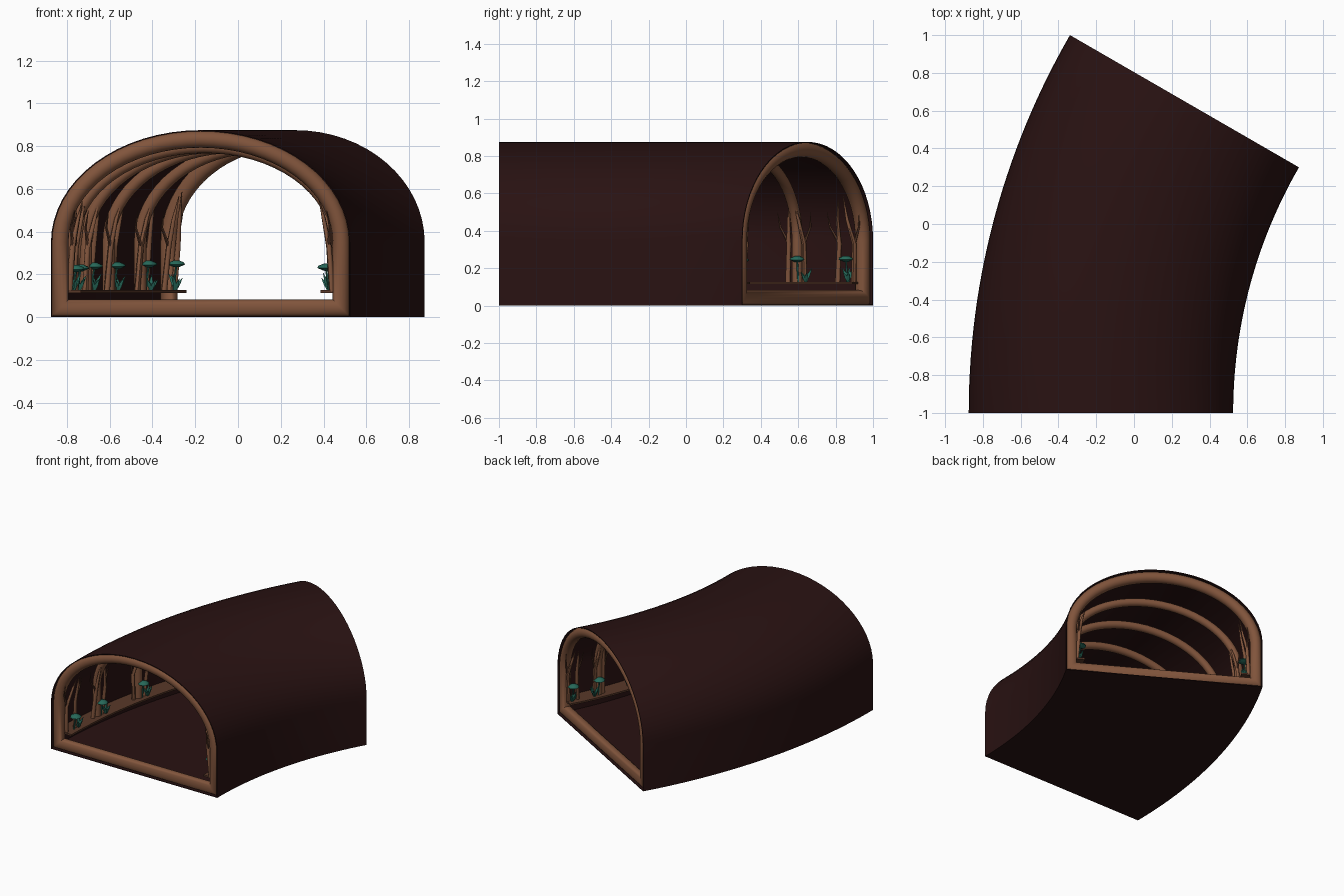
import bpy, bmesh, math, random
from mathutils import Vector

random.seed(4)
if "Cube" in bpy.data.objects:
    bpy.data.objects.remove(bpy.data.objects["Cube"])

BEND = math.radians(30)      # total turn of the tunnel
RADIUS = 3.3                 # bend radius of the centre line
HALF, WALL, RISE = 0.7, 0.35, 0.525
LEDGE = 0.127


def material(name, rgb):
    m = bpy.data.materials.new(name)
    m.use_nodes = True
    m.diffuse_color = (*rgb, 1)
    bsdf = m.node_tree.nodes["Principled BSDF"]
    bsdf.inputs["Base Color"].default_value = (*rgb, 1)
    bsdf.inputs["Roughness"].default_value = 0.8
    return m


EARTH = material("dark earth", (0.022, 0.006, 0.006))
WOOD = material("warm wood", (0.22, 0.09, 0.045))
PLANK = material("dark wood", (0.10, 0.04, 0.022))
LEAF = material("teal leaf", (0.02, 0.14, 0.10))


def place(u, z, t, along=0.0):
    """Section offset u, height z, at bend angle t, pushed along the tunnel."""
    r = RADIUS - u
    return Vector((3.125 - r * math.cos(t) + along * math.sin(t),
                   -1 + r * math.sin(t) + along * math.cos(t), z))


def arch(inset, bottom, steps=32):
    """Arch section as (u, z) points, from one foot to the other."""
    a, b = HALF - inset, RISE - inset
    pts = [(-a, bottom)]
    for i in range(steps + 1):
        k = math.pi * i / steps
        pts.append((-a * math.cos(k), WALL + b * math.sin(k)))
    return pts + [(a, bottom)]


def finish(name, bm, mat, angle=40):
    bmesh.ops.recalc_face_normals(bm, faces=bm.faces)
    mesh = bpy.data.meshes.new(name)
    bm.to_mesh(mesh)
    bm.free()
    mesh.materials.append(mat)
    mesh.shade_smooth()
    mesh.set_sharp_from_angle(angle=math.radians(angle))
    obj = bpy.data.objects.new(name, mesh)
    bpy.context.collection.objects.link(obj)
    return obj


def loft(name, rings, mat, ring_closed, loop, angle=40):
    """Skin a list of rings; loop joins the last ring to the first."""
    bm = bmesh.new()
    grid = [[bm.verts.new(p) for p in ring] for ring in rings]
    n, m = len(grid), len(grid[0])
    for i in range(n if loop else n - 1):
        for j in range(m if ring_closed else m - 1):
            a, b = grid[i], grid[(i + 1) % n]
            k = (j + 1) % m
            bm.faces.new((a[j], a[k], b[k], b[j]))
    if ring_closed and not loop:
        bm.faces.new(grid[0])
        bm.faces.new(grid[-1])
    return finish(name, bm, mat, angle)


def arch_tube(name, inset, radius, bottom, t, along, closed):
    """Round bar following the arch section at angle t."""
    rings = []
    for i in range(16):
        k = 2 * math.pi * i / 16
        d = inset - radius * math.cos(k)
        foot = d if closed else bottom
        rings.append([place(u, z, t, along + radius * math.sin(k))
                      for u, z in arch(d, foot)])
    return loft(name, rings, WOOD, closed, True, 50)


def spike(name, points, widths, mat, sides=6):
    """Tapered stem through the points."""
    rings = []
    for i, p in enumerate(points):
        q, o = points[min(i + 1, len(points) - 1)], points[max(i - 1, 0)]
        d = (q - o).normalized()
        x = d.orthogonal().normalized()
        y = d.cross(x)
        rings.append([p + widths[i] * (x * math.cos(a) + y * math.sin(a))
                      for a in (2 * math.pi * j / sides for j in range(sides))])
    return loft(name, rings, mat, True, False, 60)


# Earth shell: thin bent tunnel with a flat floor
angles = [BEND * i / 28 for i in range(29)]
outer = [[place(u, z, t) for u, z in arch(0, 0)] for t in angles]
inner = [[place(u, z, t) for u, z in arch(0.005, 0.005)] for t in reversed(angles)]
loft("tunnel_shell", outer + inner, EARTH, True, True, 30)

# Round wooden frames closing both mouths
arch_tube("front_frame", 0.042, 0.040, 0, 0, 0.040, True)
arch_tube("back_frame", 0.042, 0.040, 0, BEND, -0.040, True)

# Inner ribs
for i in range(1, 5):
    arch_tube(f"rib_{i}", 0.078, 0.029, LEDGE - 0.01, BEND * i / 5, 0, False)

# Ledges, branches and plants on both walls
for side, label in ((-1, "right"), (1, "left")):
    def at(inset, z, t):
        return place(side * (HALF - inset), z, t)

    corners = ((0.004, LEDGE - 0.013), (0.14, LEDGE - 0.013),
               (0.14, LEDGE), (0.004, LEDGE))
    span = [math.radians(0.7 + 28.6 * i / 24) for i in range(25)]
    loft(f"{label}_ledge", [[at(d, z, t) for d, z in corners] for t in span],
         PLANK, True, False)

    for i, deg in enumerate((1.7, 6, 12, 18, 24, 28.3)):
        t = math.radians(deg)
        # Leaning branches with a small twig
        for j, shift in enumerate((-0.013, 0.012)):
            top = 0.55 + random.uniform(-0.04, 0.04)
            sway = random.uniform(-0.006, 0.006)
            mid = at(0.10, 0.33, t + shift + sway)
            spike(f"{label}_branch_{i}_{j}",
                  [at(0.085, LEDGE - 0.005, t + shift), mid,
                   at(0.125, 0.46, t + shift * 0.6), at(0.145, top, t + shift * 0.3)],
                  [0.015, 0.013, 0.009, 0.002], WOOD)
            spike(f"{label}_twig_{i}_{j}",
                  [mid, at(0.095, 0.42, t + shift * 1.8), at(0.11, 0.5, t + shift * 2)],
                  [0.009, 0.006, 0.001], PLANK, 5)

        # Wide-capped sprout
        cap = LEDGE + random.uniform(0.095, 0.12)
        spot = t + 0.004
        spike(f"{label}_sprout_stem_{i}",
              [at(0.10, LEDGE, spot), at(0.115, cap, spot)], [0.006, 0.005], LEAF, 5)
        spike(f"{label}_sprout_cap_{i}",
              [at(0.115, cap + h, spot) for h in (-0.012, 0.0, 0.01, 0.02)],
              [0.012, 0.04, 0.036, 0.012], LEAF, 8)

        # Tuft of pointed leaves
        base = at(0.105, LEDGE - 0.004, t + (0.016 if deg < 28 else 0.006))
        for j in range(5):
            a = 2 * math.pi * j / 5 + random.random()
            lean = Vector((math.cos(a), math.sin(a), 0)) * 0.03
            h = random.uniform(0.05, 0.085)
            spike(f"{label}_leaf_{i}_{j}",
                  [base, base + lean * 0.5 + Vector((0, 0, h * 0.55)),
                   base + lean * 1.1 + Vector((0, 0, h))],
                  [0.006, 0.011, 0.001], LEAF, 4)
